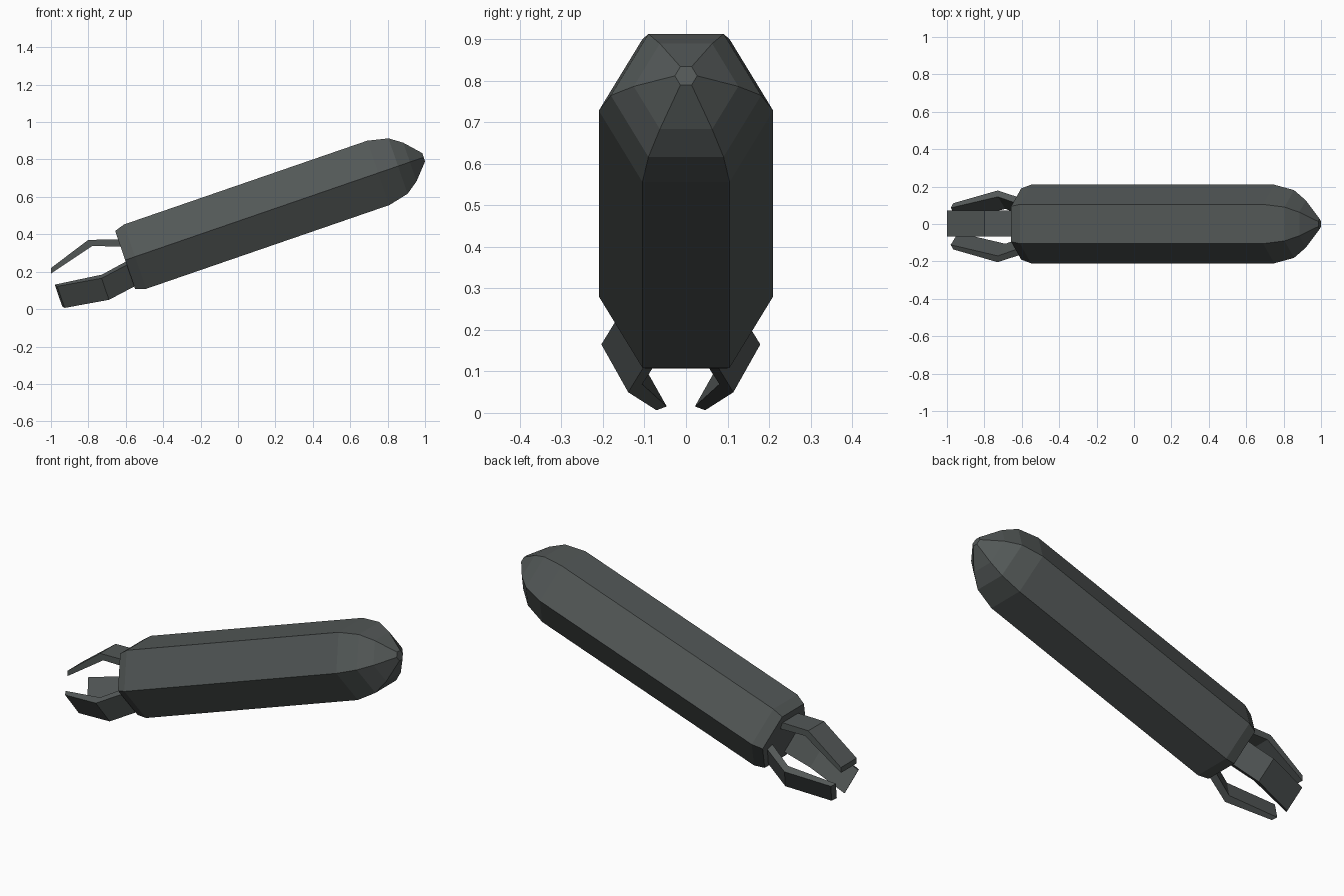
import bpy, bmesh
from math import radians, sin, cos, pi
from mathutils import Matrix

if "Cube" in bpy.data.objects:
    bpy.data.objects.remove(bpy.data.objects["Cube"])

grey = bpy.data.materials.new("dark grey")
grey.diffuse_color = (0.085, 0.096, 0.094, 1)
grey.use_nodes = True
grey.node_tree.nodes["Principled BSDF"].inputs["Base Color"].default_value = grey.diffuse_color

# Local frame: x runs along the hull, whole model pitched nose-up
TILT = Matrix.Translation((0, 0, 0.47)) @ Matrix.Rotation(radians(-19), 4, 'Y')


def finish(name, bm):
    bmesh.ops.recalc_face_normals(bm, faces=bm.faces)
    bm.transform(TILT)
    me = bpy.data.meshes.new(name)
    bm.to_mesh(me)
    bm.free()
    me.materials.append(grey)
    ob = bpy.data.objects.new(name, me)
    bpy.context.collection.objects.link(ob)
    return ob


# Hexagonal hull: (position along axis, radius)
rings = [(-0.638, 0.19), (-0.582, 0.21), (0.793, 0.21),
         (0.905, 0.181), (0.972, 0.126), (1.05, 0.027)]
bm = bmesh.new()
loops = [[bm.verts.new((t, r * cos(i * pi / 3), r * sin(i * pi / 3))) for i in range(6)]
         for t, r in rings]
for a, b in zip(loops, loops[1:]):
    for i in range(6):
        j = (i + 1) % 6
        bm.faces.new((a[i], a[j], b[j], b[i]))
bm.faces.new(loops[0])
bm.faces.new(loops[-1])
finish("hull", bm)

# Bent tail fin profile: (position along axis, distance from axis)
PROFILE = [(-0.60, 0.102), (-0.642, 0.118), (-0.789, 0.166), (-1.027, 0.089),
           (-1.037, 0.061), (-0.781, 0.128), (-0.649, 0.081), (-0.60, 0.066)]


def fin(name, angle, dy, dz):
    bm = bmesh.new()
    sides = [[bm.verts.new((t, w, r)) for t, r in PROFILE] for w in (-0.069, 0.069)]
    n = len(PROFILE)
    for i in range(n):
        j = (i + 1) % n
        bm.faces.new((sides[0][i], sides[0][j], sides[1][j], sides[1][i]))
    # side walls as quads between the outer and inner lines
    for s in sides:
        for i in range(n // 2 - 1):
            bm.faces.new((s[i], s[i + 1], s[n - 2 - i], s[n - 1 - i]))
    bm.transform(Matrix.Translation((0, dy, dz)) @ Matrix.Rotation(radians(angle), 4, 'X'))
    finish(name, bm)


fin("top_fin", 0, 0.002, 0)
fin("left_fin", 118, -0.025, -0.034)
fin("right_fin", -118, 0.0, -0.034)
